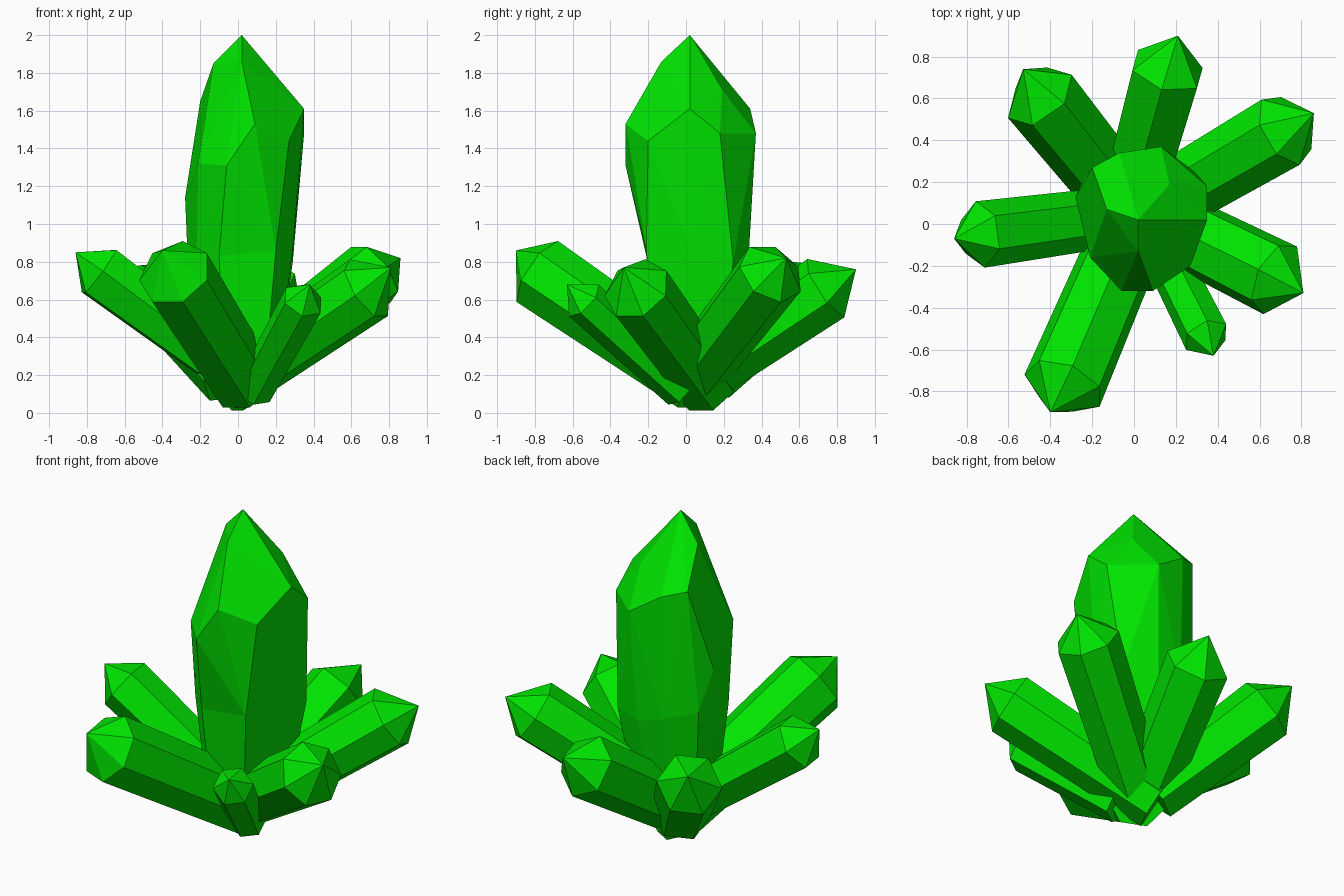
import bpy, bmesh, math
from mathutils import Vector

if "Cube" in bpy.data.objects:
    bpy.data.objects.remove(bpy.data.objects["Cube"])

green = bpy.data.materials.new("crystal_green")
green.diffuse_color = (0.0, 0.78, 0.0, 1)
green.use_nodes = True
green.node_tree.nodes["Principled BSDF"].inputs["Base Color"].default_value = green.diffuse_color


def hull_object(name, point_sets):
    """Flat-faced object made from the convex hull of each point set."""
    bm = bmesh.new()
    for pts in point_sets:
        verts = [bm.verts.new(p) for p in pts]
        res = bmesh.ops.convex_hull(bm, input=verts)
        spare = {g for g in res["geom_interior"] + res["geom_unused"]
                 if isinstance(g, bmesh.types.BMVert)}
        bmesh.ops.delete(bm, geom=list(spare), context='VERTS')
    bmesh.ops.dissolve_limit(bm, angle_limit=math.radians(2),
                             verts=bm.verts[:], edges=bm.edges[:])
    bmesh.ops.recalc_face_normals(bm, faces=bm.faces[:])
    me = bpy.data.meshes.new(name)
    bm.to_mesh(me)
    bm.free()
    me.materials.append(green)
    ob = bpy.data.objects.new(name, me)
    bpy.context.collection.objects.link(ob)


def side_crystal(name, ring, direction, tip, radius, length, sides, turn):
    """Leaning prism: base ring, shoulder ring and an off-centre point."""
    d = Vector(direction).normalized()
    u = Vector((0, 0, 1)).cross(d).normalized()
    v = d.cross(u)
    c = Vector(ring)
    pts = [Vector(tip)]
    for k in range(sides):
        a = math.radians(turn) + math.tau * k / sides
        off = (u * math.cos(a) + v * math.sin(a)) * radius
        pts += [c + off, c - d * length + off * 0.9]
    hull_object(name, [pts])


# central crystal: faceted point, shoulder, waist and buried foot
point = [(0.02, 0.02, 2.0), (0.02, -0.13, 1.86), (-0.13, 0.07, 1.85),
         (0.17, 0.19, 1.71)]
shoulder = [(0.35, 0.02, 1.61), (0.35, 0.18, 1.48), (0.13, 0.37, 1.48),
            (-0.07, 0.34, 1.61), (-0.20, 0.27, 1.65), (-0.28, 0.13, 1.14),
            (-0.21, -0.16, 1.32), (-0.06, -0.32, 1.31), (0.09, -0.32, 1.53),
            (0.27, -0.20, 1.44)]
waist = [(0.29, 0.02, 0.87), (0.29, 0.25, 0.80), (0.10, 0.33, 0.80),
         (-0.07, 0.32, 0.85), (-0.24, 0.22, 0.90), (-0.27, 0.10, 0.90),
         (-0.22, -0.10, 0.83), (-0.10, -0.21, 0.83), (0.20, -0.21, 0.86)]
foot = [(x * 0.7, y * 0.7, 0.18) for x, y, z in waist]
hull_object("main_crystal", [point + shoulder + waist, waist + foot])

# ring of leaning crystals
side_crystal("front_left_crystal", (-0.335, -0.775, 0.74), (-0.33, -0.77, 0.525),
             (-0.40, -0.90, 0.86), 0.20, 1.08, 7, 90)
side_crystal("left_crystal", (-0.735, -0.05, 0.75), (-0.80, -0.106, 0.593),
             (-0.86, -0.07, 0.85), 0.16, 0.75, 6, 0)
side_crystal("back_left_crystal", (-0.45, 0.61, 0.66), (-0.50, 0.62, 0.58),
             (-0.53, 0.74, 0.78), 0.185, 0.80, 6, -8)
side_crystal("back_crystal", (0.16, 0.74, 0.66), (0.224, 0.806, 0.549),
             (0.21, 0.90, 0.76), 0.185, 0.73, 6, 90)
side_crystal("back_right_crystal", (0.72, 0.45, 0.74), (0.72, 0.42, 0.55),
             (0.86, 0.53, 0.82), 0.185, 0.92, 7, -90)
side_crystal("front_right_crystal", (0.68, -0.26, 0.655), (0.763, -0.38, 0.52),
             (0.81, -0.33, 0.77), 0.185, 0.985, 7, 90)
side_crystal("small_crystal", (0.345, -0.54, 0.595), (0.346, -0.69, 0.635),
             (0.38, -0.63, 0.68), 0.115, 0.75, 6, 10)
